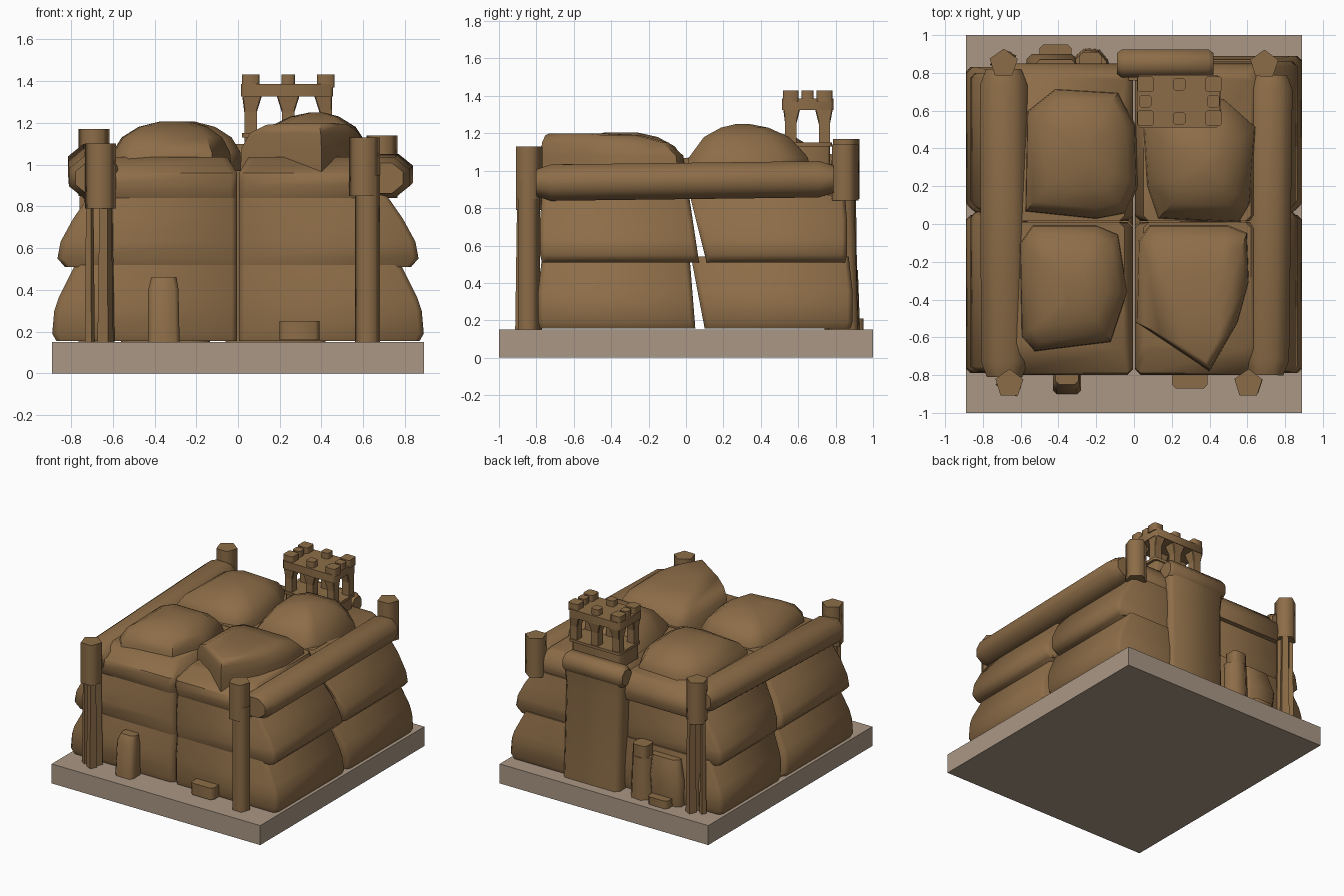
import bpy, bmesh, math
from mathutils import Vector

if "Cube" in bpy.data.objects:
    bpy.data.objects.remove(bpy.data.objects["Cube"], do_unlink=True)


def material(name, rgb):
    m = bpy.data.materials.new(name)
    m.use_nodes = True
    m.diffuse_color = (*rgb, 1)
    m.node_tree.nodes["Principled BSDF"].inputs["Base Color"].default_value = (*rgb, 1)
    return m


BROWN = material("sandbag brown", (0.265, 0.152, 0.064))
STONE = material("base taupe", (0.40, 0.31, 0.235))


def loft(name, rings, mat=BROWN, angle=50):
    """Skin a stack of equal-length point rings and cap both ends."""
    bm = bmesh.new()
    loops = [[bm.verts.new(p) for p in ring] for ring in rings]
    n = len(loops[0])
    for a, b in zip(loops, loops[1:]):
        for i in range(n):
            j = (i + 1) % n
            bm.faces.new((a[i], a[j], b[j], b[i]))
    bm.faces.new(loops[0])
    bm.faces.new(loops[-1])
    bmesh.ops.recalc_face_normals(bm, faces=bm.faces[:])
    mesh = bpy.data.meshes.new(name)
    bm.to_mesh(mesh)
    bm.free()
    mesh.materials.append(mat)
    ob = bpy.data.objects.new(name, mesh)
    bpy.context.collection.objects.link(ob)
    if angle:
        bpy.ops.object.select_all(action='DESELECT')
        ob.select_set(True)
        bpy.context.view_layer.objects.active = ob
        bpy.ops.object.shade_smooth_by_angle(angle=math.radians(angle))
    return ob


def rect(x0, x1, y0, y1, z, c=0.03):
    """Rectangle with cut corners at height z."""
    x0, x1 = min(x0, x1), max(x0, x1)
    return [(x0 + c, y0, z), (x1 - c, y0, z), (x1, y0 + c, z), (x1, y1 - c, z),
            (x1 - c, y1, z), (x0 + c, y1, z), (x0, y1 - c, z), (x0, y0 + c, z)]


def box(name, x0, x1, y0, y1, z0, z1, mat=BROWN, c=0.0):
    ring = [(x0, y0), (x1, y0), (x1, y1), (x0, y1)]
    if c:
        return loft(name, [rect(x0, x1, y0, y1, z, c) for z in (z0, z1)], mat, 50)
    return loft(name, [[(x, y, z) for x, y in ring] for z in (z0, z1)], mat, 0)


def prism(name, x, y, r, z0, z1, sides=5, top=1.0, turn=0.3):
    def ring(z, s):
        return [(x + s * r * math.cos(turn + math.tau * i / sides),
                 y + s * r * math.sin(turn + math.tau * i / sides), z) for i in range(sides)]
    return loft(name, [ring(z0, 1), ring(z1, top)], BROWN, 80)


def tube(name, start, end, rx, rz, sides=8):
    """Rolled bag lying between two points, with tapered ends."""
    a, b = Vector(start), Vector(end)
    d = (b - a).normalized()
    side = d.cross(Vector((0, 0, 1))).normalized()
    rings = []
    for t, s in ((0, 0.75), (0.05, 1), (0.95, 1), (1, 0.75)):
        c = a.lerp(b, t)
        rings.append([c + side * (s * rx * math.cos(math.tau * (i + 0.5) / sides))
                      + Vector((0, 0, s * rz * math.sin(math.tau * (i + 0.5) / sides)))
                      for i in range(sides)])
    return loft(name, rings)


# Base slab
box("base_slab", -0.89, 0.89, -1, 1, 0, 0.15, STONE)

# Wall bags: two flared tiers in each quarter: (height, outer x, inset)
LOWER = ((0.155, 0.87, 0.01), (0.19, 0.89, 0), (0.30, 0.88, 0), (0.36, 0.86, 0), (0.54, 0.77, 0.02))
MIDDLE = ((0.51, 0.83, 0.02), (0.55, 0.865, 0.01), (0.63, 0.85, 0.01), (0.74, 0.79, 0.01), (0.87, 0.70, 0.02))
for sx, side, back in ((1, "left", 0.89), (-1, "right", 0.83)):
    # leaning seams between the front and back bags: start y and slope
    for tier, profile, front_seam, back_seam, trim in (
            ("lower", LOWER, (0.05, 0.08), (0.10, 0.19), 0),
            ("middle", MIDDLE, (0.07, 0.15), (0.11, 0.25), 0.02)):
        front_rings, back_rings = [], []
        for z, x, inset in profile:
            rise = z - profile[0][0]
            front_rings.append(rect(sx * 0.005, sx * x, inset - 0.79,
                                    front_seam[0] - front_seam[1] * rise, z, 0.025))
            back_rings.append(rect(sx * 0.005, sx * x, back_seam[0] - back_seam[1] * rise,
                                   back - trim - inset, z, 0.025))
        loft(f"front_{side}_{tier}_bag", front_rings)
        loft(f"back_{side}_{tier}_bag", back_rings)

    # Upper fill layer, sloping in from its outer edge
    for end, y0, y1, a, b in (("front", -0.80, 0.01, 0.14, 0), ("back", 0.015, 0.85, 0, 0.06)):
        loft(f"{end}_{side}_upper_bag",
             [rect(sx * 0.005, sx * 0.68, y0 + 0.02, y1 - 0.02, 0.84),
              rect(sx * 0.005, sx * 0.70, y0, y1, 0.90),
              rect(sx * 0.005, sx * 0.68, y0 + 0.01, y1 - 0.01, 0.96),
              rect(sx * 0.05, sx * 0.62, y0 + a, y1 - b, 1.035)])

# Rolled bags along both sides
tube("left_roll", (0.70, -0.80, 0.935), (0.72, 0.79, 0.955), 0.13, 0.105)
tube("right_roll", (-0.685, -0.81, 0.935), (-0.69, 0.82, 1.0), 0.135, 0.11)

# Domed bags on the roof: plan outline, peak point, (height, scale towards the peak)
ROUND = ((0.97, 1), (1.06, 0.97), (1.13, 0.83), (1.18, 0.57), (1.205, 0.25))
BLUFF = ((0.96, 1), (1.08, 0.98), (1.15, 0.87), (1.19, 0.65), (1.2, 0.35))
PEAKED = ((0.97, 1), (1.07, 0.95), (1.18, 0.68), (1.23, 0.38), (1.25, 0.1))
DOMES = (
    ("front_right_dome", ROUND, (-0.3, -0.35),
     ((-0.6, -0.6), (-0.53, -0.68), (-0.12, -0.63), (-0.03, -0.36), (-0.08, -0.05), (-0.2, 0), (-0.54, 0), (-0.61, -0.1))),
    ("front_left_dome", BLUFF, (0.37, -0.7),
     ((0.01, -0.52), (0.4, -0.78), (0.55, -0.52), (0.61, -0.3), (0.6, -0.04), (0.5, 0), (0.08, 0), (0.02, -0.08))),
    ("back_right_dome", ROUND, (-0.28, 0.4),
     ((-0.58, 0.06), (-0.2, 0.02), (-0.04, 0.05), (0.02, 0.2), (0.01, 0.52), (-0.08, 0.7), (-0.42, 0.72), (-0.57, 0.6))),
    ("back_left_dome", PEAKED, (0.38, 0.3),
     ((0.12, 0.02), (0.56, 0), (0.62, 0.1), (0.65, 0.52), (0.48, 0.67), (0.15, 0.67), (0.04, 0.52), (0.06, 0.2))),
)
for name, profile, (px, py), plan in DOMES:
    loft(name, [[(px + (x - px) * s, py + (y - py) * s, z) for x, y in plan] for z, s in profile])

# Corner posts: five-sided heads on whole or splintered shafts
for name, x, y, low, top, shaft in (
        ("front_right_post", -0.66, -0.845, 0.79, 1.10, "split"),
        ("front_left_post", 0.605, -0.845, 0.85, 1.13, "whole"),
        ("back_right_post", -0.69, 0.85, 0.85, 1.17, "split"),
        ("back_left_post", 0.69, 0.845, 0.84, 1.14, "none")):
    prism(name + "_head", x, y, 0.078, low, top)
    if shaft == "whole":
        prism(name + "_shaft", x + 0.015, y, 0.064, 0.15, low + 0.1)
    elif shaft == "split":
        for i, (dx, dy, r) in enumerate(((-0.05, 0, 0.025), (0.025, -0.03, 0.04), (0.03, 0.03, 0.04))):
            prism(f"{name}_splinter_{i}", x + dx, y + dy, r, 0.15, low + 0.02, 4, 0.75)

# Front plank door and step
loft("front_plank", [rect(-0.43, -0.28, -0.90, -0.77, 0.15, 0.02),
                     rect(-0.43, -0.285, -0.88, -0.77, 0.40, 0.02),
                     rect(-0.415, -0.295, -0.85, -0.77, 0.46, 0.02)])
box("front_step", 0.20, 0.39, -0.87, -0.77, 0.16, 0.25, c=0.02)

# Back pier with rolled cap
loft("back_pier", [rect(x0, x1, 0.76, y, z) for z, x0, x1, y in
                   ((0.15, -0.06, 0.42, 0.92), (0.85, -0.07, 0.41, 0.90), (1.0, -0.08, 0.42, 0.91))])
tube("pier_cap", (-0.09, 0.85, 1.02), (0.42, 0.85, 1.02), 0.08, 0.085)

# Low bags and blocks against the back wall
prism("back_standing_bag", -0.23, 0.835, 0.10, 0.15, 0.47, 8, 0.88)
box("back_bag_knob", -0.29, -0.17, 0.80, 0.91, 0.45, 0.56, c=0.02)
loft("back_side_bag", [rect(-0.56, -0.30, 0.78, 0.88, 0.15), rect(-0.57, -0.30, 0.78, 0.90, 0.35),
                       rect(-0.53, -0.30, 0.78, 0.87, 0.50)])
box("back_step", -0.50, -0.33, 0.84, 0.95, 0.15, 0.21, c=0.02)

# Watch tower: plinth, pillars with brackets, parapet and merlons
box("tower_plinth", 0.03, 0.44, 0.53, 0.77, 1.02, 1.13, c=0.015)
box("tower_floor", 0.02, 0.46, 0.52, 0.78, 1.13, 1.15, c=0.015)
for i, x in enumerate((0.06, 0.24, 0.42)):
    for j, y in enumerate((0.56, 0.65, 0.74)):
        if j != 1:
            w = 0.03
            box(f"tower_pillar_{i}{j}", x - w, x + w, y - w, y + w, 1.14, 1.34)
            loft(f"tower_bracket_{i}{j}",
                 [rect(x - w, x + w, y - w, y + w, 1.25, 0.005),
                  rect(max(x - 0.055, 0.02), min(x + 0.055, 0.45),
                       max(y - 0.05, 0.52), min(y + 0.05, 0.785), 1.33, 0.005)], angle=0)
        if (i, j) != (1, 1):
            half = 0.032 if i == 1 or j == 1 else 0.042
            box(f"tower_merlon_{i}{j}", x - half, x + half, y - half, y + half, 1.37, 1.43, c=0.01)
box("tower_parapet", 0.015, 0.455, 0.512, 0.788, 1.325, 1.385, c=0.015)
